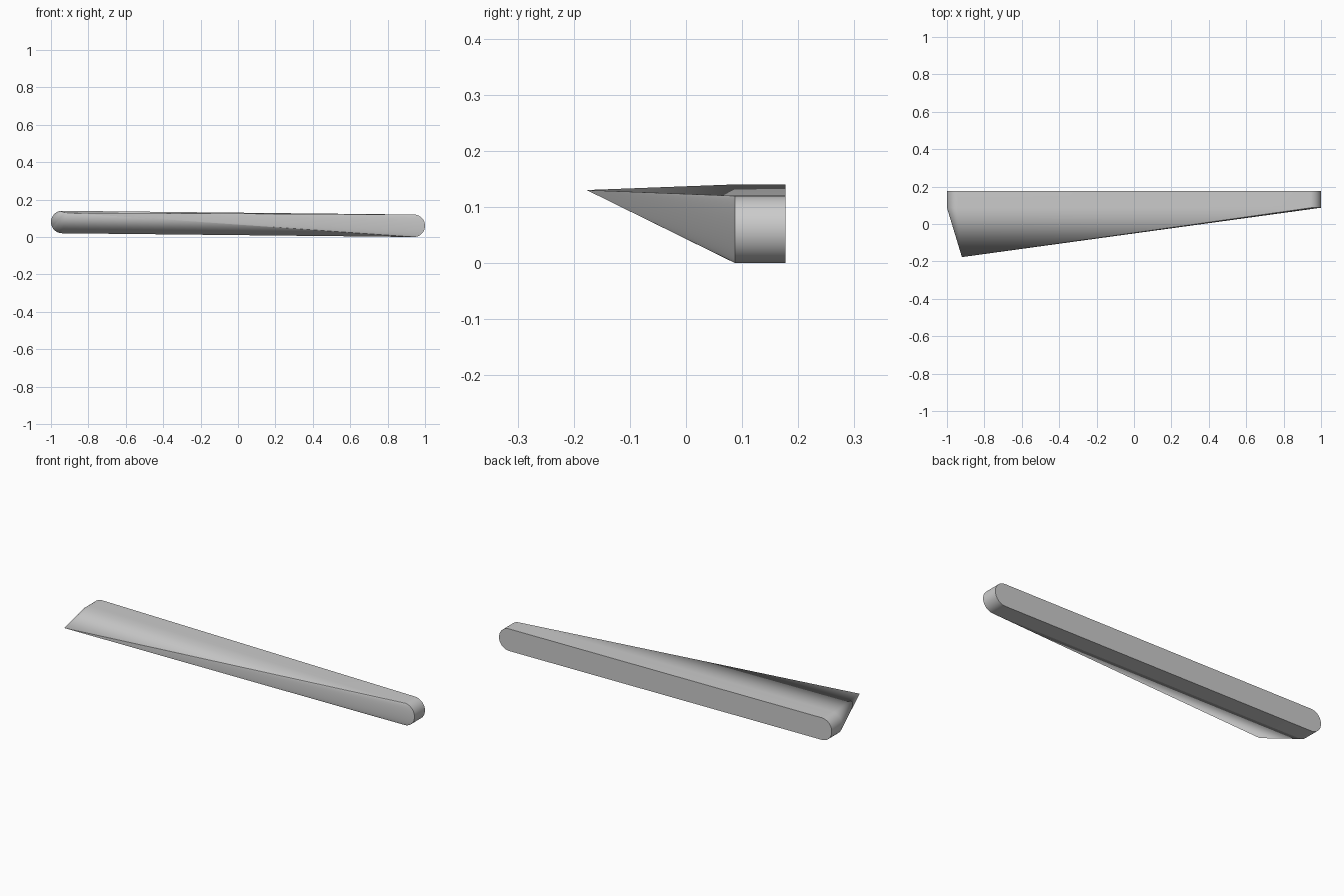
import bpy, bmesh
from math import sin, cos, pi, radians

cube = bpy.data.objects.get("Cube")
if cube:
    bpy.data.objects.remove(cube)

RADIUS, STEPS = 0.06, 24
BACK, RIM = 0.177, 0.087
TIP = (-0.92, -0.177, 0.13)

grey = bpy.data.materials.new("plain grey")
grey.use_nodes = True
colour = (0.6, 0.6, 0.6, 1)
grey.diffuse_color = colour
grey.node_tree.nodes["Principled BSDF"].inputs["Base Color"].default_value = colour


def round_end(cx, cz, start):
    """Half circle of profile points, running clockwise from the start angle."""
    angles = [start - pi * i / STEPS for i in range(STEPS + 1)]
    return [(cx + RADIUS * cos(a), cz + RADIUS * sin(a)) for a in angles]


# Slightly tilted bar profile with two round ends
profile = round_end(0.94, 0.06, pi / 2) + round_end(-0.94, 0.08, -pi / 2)

bm = bmesh.new()
back = [bm.verts.new((x, BACK, z)) for x, z in profile]
rim = [bm.verts.new((x, RIM, z)) for x, z in profile]
tip = bm.verts.new(TIP)

# Flat back, straight band, then facets drawn together to the tip
bm.faces.new(back)
for i in range(len(profile)):
    j = (i + 1) % len(profile)
    bm.faces.new((back[i], back[j], rim[j], rim[i]))
    bm.faces.new((rim[i], rim[j], tip))
bmesh.ops.recalc_face_normals(bm, faces=bm.faces)

mesh = bpy.data.meshes.new("wedge_blade")
bm.to_mesh(mesh)
bm.free()
mesh.materials.append(grey)
blade = bpy.data.objects.new("wedge_blade", mesh)
bpy.context.collection.objects.link(blade)

# Smooth round ends with crisp rims
bpy.ops.object.select_all(action='DESELECT')
blade.select_set(True)
bpy.context.view_layer.objects.active = blade
bpy.ops.object.shade_smooth_by_angle(angle=radians(20))
